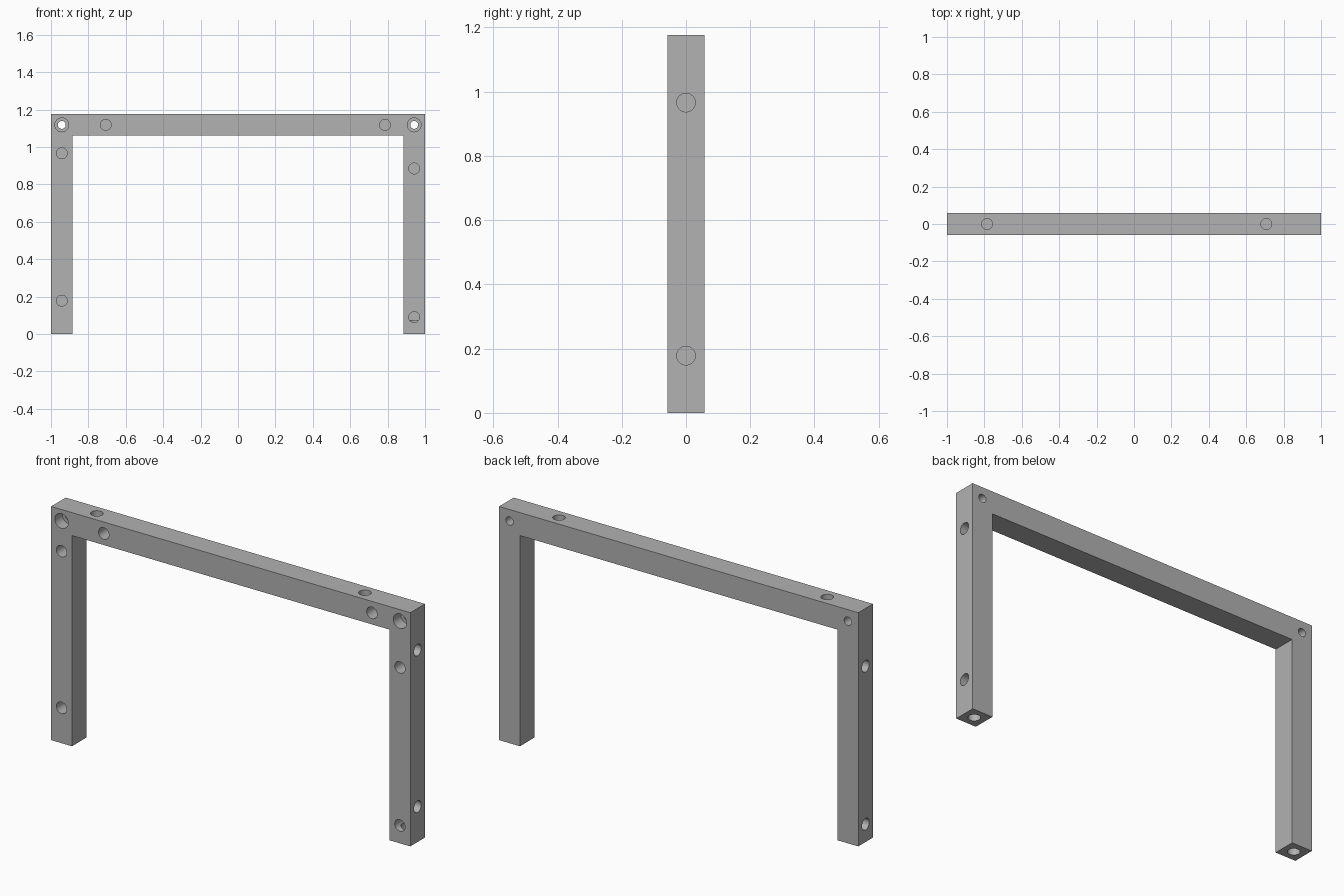
import bpy, bmesh, math
from mathutils import Vector

cube = bpy.data.objects.get("Cube")
if cube:
    bpy.data.objects.remove(cube, do_unlink=True)

HEIGHT, BAR, HALF = 1.176, 0.116, 0.058
PEG_R, PEG_DEPTH = 0.029, 0.072
LEG_X, BEAM_Z = 1 - HALF, HEIGHT - HALF

grey = bpy.data.materials.new("plain grey")
grey.use_nodes = True
grey.diffuse_color = (0.445, 0.445, 0.445, 1)
grey.node_tree.nodes["Principled BSDF"].inputs["Base Color"].default_value = grey.diffuse_color

# Square-section frame: U-shaped profile extruded front to back
inner, under = 1 - BAR, HEIGHT - BAR
profile = [(-1, 0), (-inner, 0), (-inner, under), (inner, under),
           (inner, 0), (1, 0), (1, HEIGHT), (-1, HEIGHT)]
bm = bmesh.new()
face = bm.faces.new([bm.verts.new((x, -HALF, z)) for x, z in profile])
extruded = bmesh.ops.extrude_face_region(bm, geom=[face])
verts = [v for v in extruded["geom"] if isinstance(v, bmesh.types.BMVert)]
bmesh.ops.translate(bm, verts=verts, vec=(0, BAR, 0))
bmesh.ops.recalc_face_normals(bm, faces=bm.faces)
mesh = bpy.data.meshes.new("frame")
bm.to_mesh(mesh)
bm.free()
mesh.materials.append(grey)
frame = bpy.data.objects.new("frame", mesh)
bpy.context.collection.objects.link(frame)


def drill(mouth, direction, radius=PEG_R, depth=PEG_DEPTH):
    """Cut a round hole into the frame, starting just outside its mouth."""
    d, out = Vector(direction), 0.02
    bpy.ops.mesh.primitive_cylinder_add(
        vertices=40, radius=radius, depth=depth + out,
        location=Vector(mouth) + d * (depth - out) / 2,
        rotation=d.to_track_quat("Z", "Y").to_euler())
    cutter = bpy.context.object
    cutter.name = "hole_cutter"
    cutter.hide_render = True
    cutter.data.materials.append(grey)
    mod = frame.modifiers.new("hole", "BOOLEAN")
    mod.operation, mod.solver, mod.object = "DIFFERENCE", "EXACT", cutter
    bpy.context.view_layer.objects.active = frame
    bpy.ops.object.modifier_apply(modifier=mod.name)
    bpy.data.objects.remove(cutter, do_unlink=True)


BACK, DOWN, UP = (0, 1, 0), (0, 0, -1), (0, 0, 1)
LOW, HIGH = (0.09, 0.885), (0.178, 0.966)
for side in (-1, 1):
    x = side * LEG_X
    # Counterbored screw hole in each top corner
    drill((x, -HALF, BEAM_Z), BACK, 0.037, 0.06)
    drill((x, -HALF, BEAM_Z), BACK, 0.021, 0.16)
    # Peg hole in each foot
    drill((x, 0, 0), UP)
    # Staggered peg holes in the front and outer faces of each leg
    for z in (LOW if side > 0 else HIGH):
        drill((x, -HALF, z), BACK)
    for z in (HIGH if side > 0 else LOW):
        drill((side, 0, z), (-side, 0, 0))

# Staggered peg holes in the front and top of the beam
for x in (-0.707, 0.786):
    drill((x, -HALF, BEAM_Z), BACK)
    drill((-x, 0, HEIGHT), DOWN)

bpy.ops.object.select_all(action="DESELECT")
frame.select_set(True)
bpy.context.view_layer.objects.active = frame
bpy.ops.object.shade_smooth_by_angle(angle=math.radians(30))
